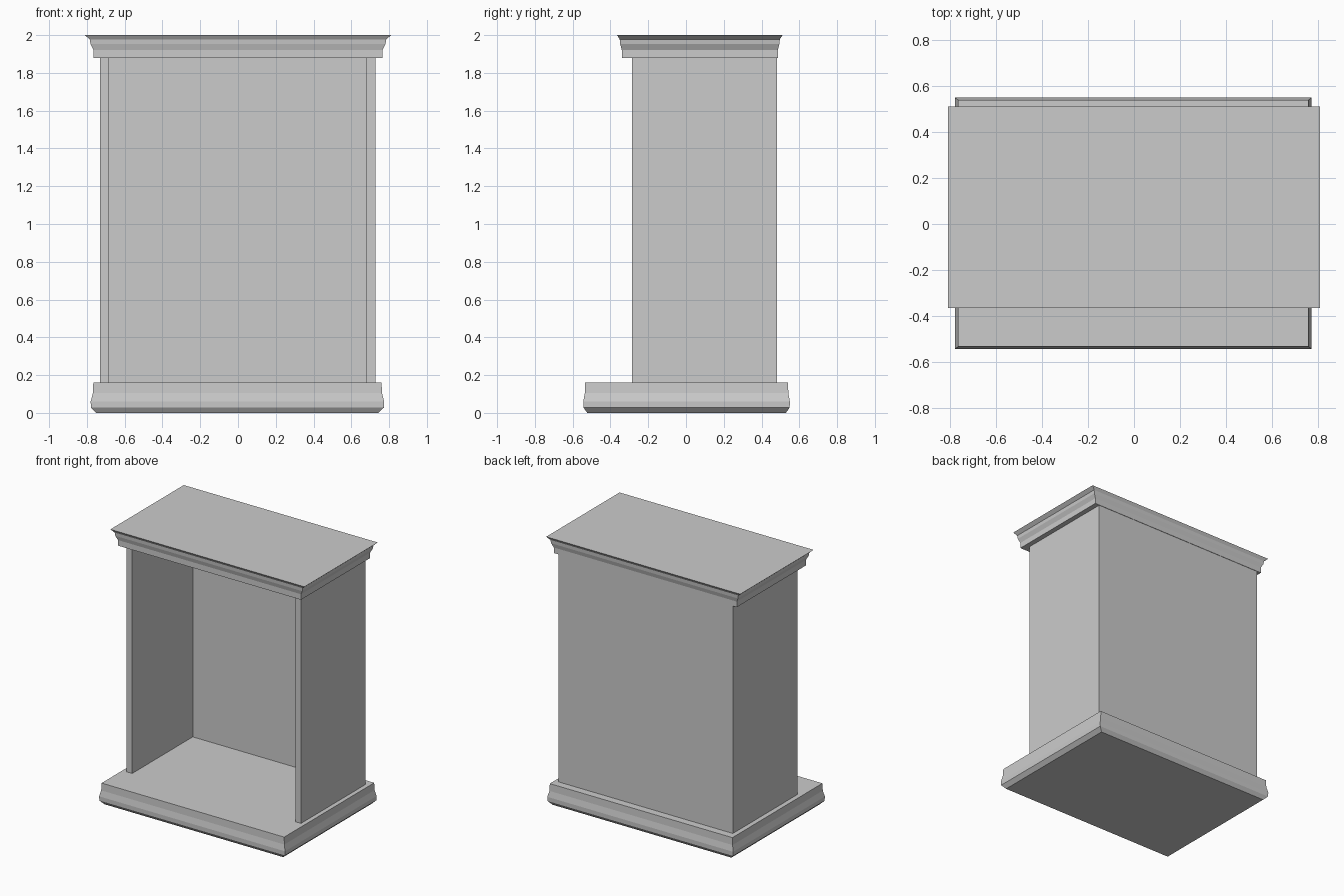
import bpy
import bmesh

cube = bpy.data.objects.get("Cube")
if cube:
    bpy.data.objects.remove(cube, do_unlink=True)

grey = bpy.data.materials.new("plain grey")
grey.use_nodes = True
colour = (0.6, 0.6, 0.6, 1)
grey.diffuse_color = colour
grey.node_tree.nodes["Principled BSDF"].inputs["Base Color"].default_value = colour


def loft(name, loops):
    """Solid through stacked point loops, capped at both ends."""
    bm = bmesh.new()
    rings = [[bm.verts.new(p) for p in loop] for loop in loops]
    for low, high in zip(rings, rings[1:]):
        n = len(low)
        for i in range(n):
            j = (i + 1) % n
            bm.faces.new((low[i], low[j], high[j], high[i]))
    bm.faces.new(rings[0][::-1])
    bm.faces.new(rings[-1])
    bmesh.ops.recalc_face_normals(bm, faces=bm.faces)
    mesh = bpy.data.meshes.new(name)
    bm.to_mesh(mesh)
    bm.free()
    mesh.materials.append(grey)
    obj = bpy.data.objects.new(name, mesh)
    bpy.context.collection.objects.link(obj)
    return obj


def moulding(name, centre, half, profile):
    """Rectangular block whose outline is scaled by height."""
    corners = ((-1, -1), (1, -1), (1, 1), (-1, 1))
    loft(name, [[(centre[0] + sx * half[0] * s, centre[1] + sy * half[1] * s, z)
                 for sx, sy in corners] for z, s in profile])


# Stepped plinth with a bulging foot
moulding("base_plinth", (-0.003, 0.003), (0.777, 0.547),
         [(0, 0.961), (0.028, 0.998), (0.06, 1.0), (0.105, 0.985), (0.16, 0.982)])

# Flared cornice with a flat top
moulding("top_cornice", (0, 0.073), (0.811, 0.438),
         [(1.88, 0.943), (1.922, 0.943), (1.953, 0.963), (1.978, 0.968), (2.0, 1.0)])

# Open-fronted case: two sides and a back in one U-shaped section
left, right, front, back, wall = -0.73, 0.727, -0.286, 0.483, 0.046
section = [(left, front), (left + wall, front), (left + wall, back - wall),
           (right - wall, back - wall), (right - wall, front), (right, front),
           (right, back), (left, back)]
loft("case_walls", [[(x, y, z) for x, y in section] for z in (0.16, 1.88)])
